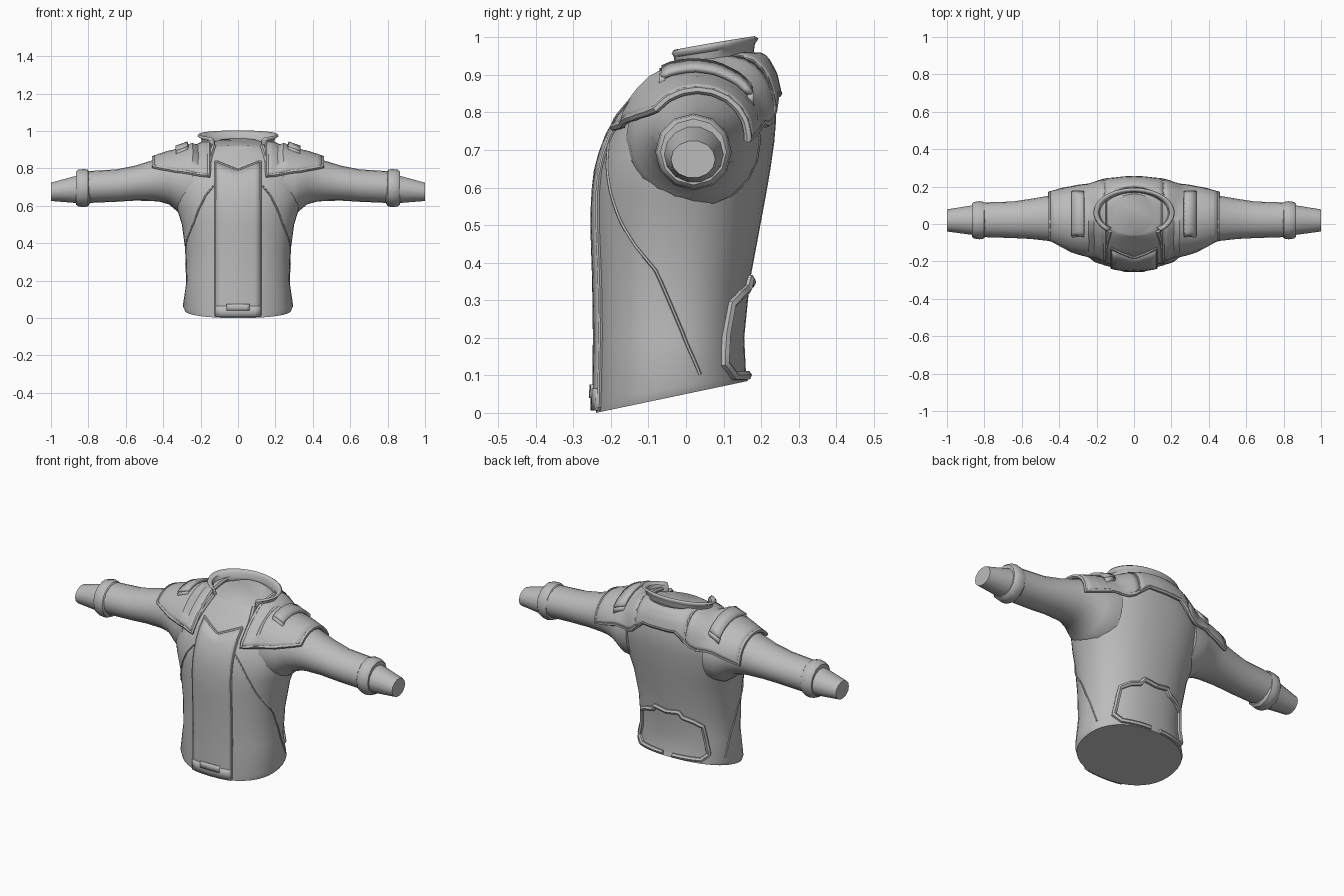
import bpy, bmesh
from math import sin, cos, pi, radians
from mathutils import Vector
from mathutils.bvhtree import BVHTree

cube = bpy.data.objects.get("Cube")
if cube:
    bpy.data.objects.remove(cube)

grey = bpy.data.materials.new("cloth_grey")
grey.use_nodes = True
COLOUR = (0.5, 0.5, 0.5, 1)
grey.diffuse_color = COLOUR
grey.node_tree.nodes["Principled BSDF"].inputs["Base Color"].default_value = COLOUR
parts = []


def add_object(name, data, mirror=True, thick=0):
    data.materials.append(grey)
    ob = bpy.data.objects.new(name, data)
    bpy.context.collection.objects.link(ob)
    if mirror:
        mod = ob.modifiers.new("mirror", "MIRROR")
        mod.use_clip = True
    if thick:
        mod = ob.modifiers.new("thickness", "SOLIDIFY")
        mod.thickness, mod.offset = thick, 0
    parts.append(ob)
    return ob


def grid(name, rows, closed=False, caps=False, mirror=True, thick=0):
    """Skin rows of points; closed rows are rings, caps fill both ends."""
    bm = bmesh.new()
    vs = [[bm.verts.new(p) for p in row] for row in rows]
    n = len(vs[0])
    for a, b in zip(vs, vs[1:]):
        for i in range(n if closed else n - 1):
            j = (i + 1) % n
            bm.faces.new((a[i], a[j], b[j], b[i]))
    if caps:
        bm.faces.new(vs[0])
        bm.faces.new(vs[-1])
    bmesh.ops.recalc_face_normals(bm, faces=bm.faces)
    me = bpy.data.meshes.new(name)
    bm.to_mesh(me)
    bm.free()
    return add_object(name, me, mirror, thick)


def lerp_table(table, t):
    for (a, u), (b, v) in zip(table, table[1:]):
        if t <= b:
            return u + (v - u) * max(0, t - a) / (b - a)
    return table[-1][1]


def power(v, e):
    return abs(v) ** e * (1 if v >= 0 else -1)


# Torso: front z, back z, half width, front y, back y
TORSO = [(.0, .085, .285, -.24, .165), (.03, .1, .295, -.24, .16),
         (.2, .2, .275, -.238, .155), (.35, .35, .28, -.24, .17),
         (.5, .5, .3, -.245, .198), (.58, .58, .325, -.243, .213),
         (.65, .65, .345, -.235, .225), (.72, .72, .35, -.215, .235),
         (.78, .78, .345, -.185, .24), (.84, .84, .31, -.135, .235),
         (.89, .89, .25, -.085, .225), (.915, .93, .19, -.065, .205),
         (.92, .96, .12, -.06, .16)]


def torso_ring(zf, zb, hw, yf, yb, n=40):
    ring = []
    for i in range(n):
        a = 2 * pi * i / n
        s = power(sin(a), .9)
        ring.append((hw * power(cos(a), .9), (yf + yb) / 2 + s * (yb - yf) / 2,
                     (zf + zb) / 2 + s * (zb - zf) / 2))
    return ring


torso = grid("torso", [torso_ring(*r) for r in TORSO], True, True, False)


# Sleeves, cuffs and wrists: x, low z, high z, front y, back y
def arm_ring(x, zl, zh, yf, yb, n=20):
    return [(x, (yf + yb) / 2 + cos(2 * pi * i / n) * (yb - yf) / 2,
             (zl + zh) / 2 + sin(2 * pi * i / n) * (zh - zl) / 2) for i in range(n)]


SLEEVE = [(.24, .54, .915, -.16, .2), (.3, .55, .892, -.15, .195),
          (.33, .575, .882, -.14, .185), (.37, .608, .873, -.12, .175),
          (.42, .622, .857, -.1, .16), (.46, .626, .843, -.09, .15),
          (.55, .628, .815, -.08, .135), (.65, .622, .795, -.075, .12),
          (.81, .615, .785, -.07, .115)]
CUFF = [(x, .695 - r, .695 + r, .02 - r, .02 + r) for x, r in
        ((.792, .085), (.803, .098), (.825, .102), (.855, .098), (.866, .088))]
WRIST = [(.85, .612, .767, -.06, .102), (1, .625, .725, -.04, .078)]
sleeve = grid("sleeve", [arm_ring(*r) for r in SLEEVE], True, True)
grid("cuff_band", [arm_ring(*r, n=12) for r in CUFF], True, True)
grid("wrist", [arm_ring(*r, n=14) for r in WRIST], True, True)

# Surface that the trim is laid on
bm = bmesh.new()
bm.from_mesh(torso.data)
bm.from_mesh(sleeve.data)
body = BVHTree.FromBMesh(bm)
bm.free()


def front_hit(x, z, off):
    hit = body.ray_cast(Vector((x, -1, z)), Vector((0, 1, 0)))[0]
    hit = hit or body.find_nearest(Vector((x, -.24, z)))[0]
    return Vector((x, hit.y - off, z))


def arc_over(x, keep, off, count):
    """Points over the shoulder at x, front to back, where keep(y, z) holds."""
    found = []
    for i in range(181):
        d = Vector((0, -cos(pi * i / 180), sin(pi * i / 180)))
        hit = body.ray_cast(Vector((x, .03, .7)) + d, -d)[0]
        if hit and keep(hit.y, hit.z):
            found.append(hit + d * off)
    return [found[round(k * (len(found) - 1) / (count - 1))] for k in range(count)]


def tube(name, pts, radius, closed=False):
    cu = bpy.data.curves.new(name, "CURVE")
    cu.dimensions = "3D"
    sp = cu.splines.new("POLY")
    sp.points.add(len(pts) - 1)
    for p, co in zip(sp.points, pts):
        p.co = (*co, 1)
    sp.use_cyclic_u = closed
    cu.bevel_depth, cu.bevel_resolution = radius, 1
    cu.use_fill_caps = True
    add_object(name, cu)


def seam(name, guide, radius, closed=False, off=0.0):
    """Tube along guide points, pulled onto the body."""
    guide = [Vector(g) for g in guide]
    ends = guide[1:] + (guide[:1] if closed else [])
    pts = []
    for a, b in zip(guide, ends):
        for k in range(6):
            co, no, _, _ = body.find_nearest(a.lerp(b, k / 6))
            pts.append(co + no * off)
    tube(name, pts, radius, closed)


# Shoulder yoke with its raised border
FRONT_HEM = [(.16, .755), (.46, .8)]
BACK_HEM = [(0, .84), (.1, .84), (.2, .765), (.3, .765), (.45, .725)]


def yoke_keep(x):
    return lambda y, z: z >= lerp_table(FRONT_HEM if y < .03 else BACK_HEM, x)


def border(rows):
    return (rows[0] + [r[-1] for r in rows[1:-1]] + rows[-1][::-1]
            + [r[0] for r in rows[-2:0:-1]])


rows = [arc_over(.155 + .295 * k / 10, yoke_keep(.155 + .295 * k / 10), .014, 24)
        for k in range(11)]
grid("shoulder_yoke", rows, thick=.018)
tube("yoke_border", border(rows), .011, True)

back = []
for x in (0, .05, .1, .13, .16):
    hem = lerp_table(BACK_HEM, x)
    back.append(arc_over(x, lambda y, z: y > .1 and hem <= z < .94, .014, 10))
grid("back_yoke", back, thick=.018)
tube("back_yoke_border", [r[-1] for r in back], .011)

# Shoulder straps
strap = [arc_over(x, lambda y, z: -.05 < y < .15 and z > .8, .034, 12)
         for x in (.268, .3, .332)]
grid("shoulder_strap", strap, thick=.016)
for name, end, drop in (("strap_front_loop", 0, .03), ("strap_back_loop", -1, .03)):
    tops = [r[end] for r in strap]
    grid(name, [tops, [p - Vector((0, 0, drop)) for p in tops]], thick=.016)

# Standing collar, open at the front
collar = []
for grow, low, high in ((-.012, .885, .93), (0, .93, .965), (.006, .95, .985), (.026, .962, 1)):
    row = []
    for k in range(17):
        a = radians(-48 + 138 * k / 16)
        t = (sin(a) + .75) / 1.75
        row.append(((.188 + grow) * cos(a) if k < 16 else 0,
                    .06 + (.115 + grow * .5) * sin(a), low + (high - low) * t))
    collar.append(row)
grid("collar", collar, thick=.012)
seam("lapel_edge", [(.13, -.04, .93), (.145, -.09, .87), (.16, -.15, .8)], .012, off=.006)

# Front placket with a V neckline, hem band and buckle
placket = []
for x in (0, .03, .06, .09, .12):
    top = .79 + .4 * x
    placket.append([front_hit(x, .015 + (top - .015) * k / 16, .005) for k in range(17)])
grid("front_placket", placket, thick=.01)
tube("neckline_edge", [r[-1] for r in placket], .007)
tube("placket_edge", placket[-1], .006)
for name, width, low, high, off in (("hem_band", .12, .006, .065, .008),
                                    ("hem_buckle", .06, .04, .075, .012)):
    grid(name, [[front_hit(width * i / 4, z, off) for z in (low, (low + high) / 2, high)]
                for i in range(5)], thick=.012)

# Side seams sweeping from the chest to the back hem
seam("side_seam", [(.11, -.22, .74), (.17, -.21, .66), (.24, -.18, .51), (.275, -.08, .38),
                   (.28, -.02, .24), (.275, .05, .075)], .005)

# Raised frame on the lower back
seam("back_frame", [(0, .18, .345), (.075, .18, .355), (.095, .17, .33), (.15, .15, .315),
                    (.19, .12, .29), (.215, .1, .13), (.18, .12, .098), (0, .17, .1)],
     .013, off=.004)

# Turn the tubes into meshes, then smooth everything but sharp edges
bpy.ops.object.select_all(action="DESELECT")
for ob in parts:
    ob.select_set(ob.type == "CURVE")
    if ob.type == "CURVE":
        bpy.context.view_layer.objects.active = ob
bpy.ops.object.convert(target="MESH")
for ob in parts:
    ob.select_set(True)
bpy.context.view_layer.objects.active = torso
bpy.ops.object.shade_smooth_by_angle(angle=radians(35))
